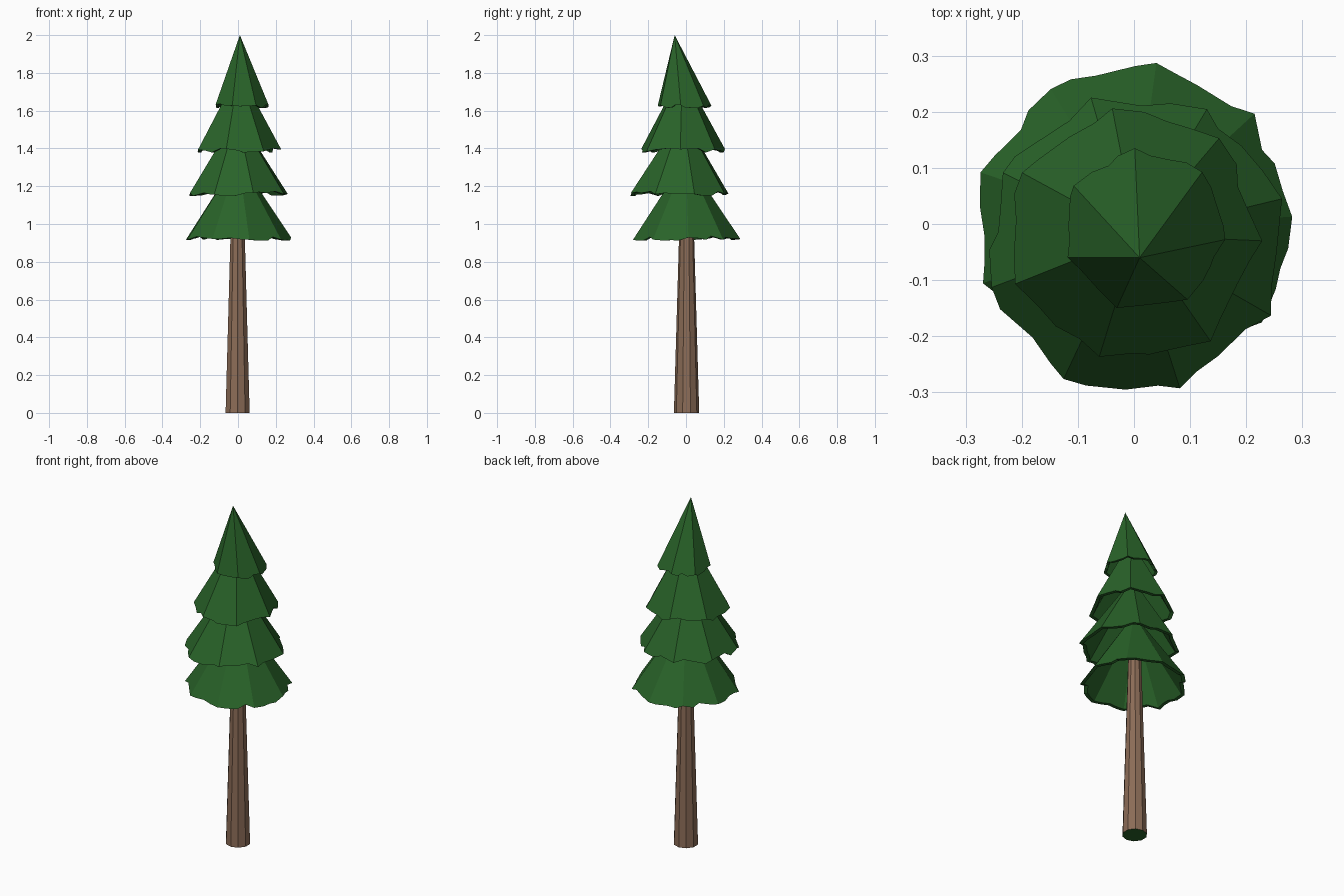
import bpy, bmesh, math, random
from mathutils import Vector

if "Cube" in bpy.data.objects:
    bpy.data.objects.remove(bpy.data.objects["Cube"])


def material(name, rgb):
    m = bpy.data.materials.new(name)
    m.diffuse_color = (*rgb, 1)
    m.use_nodes = True
    m.node_tree.nodes["Principled BSDF"].inputs["Base Color"].default_value = m.diffuse_color
    return m


green = material("needles", (0.022, 0.125, 0.022))
brown = material("bark", (0.26, 0.15, 0.095))


def finish(bm, name, mats):
    bmesh.ops.recalc_face_normals(bm, faces=bm.faces)
    me = bpy.data.meshes.new(name)
    bm.to_mesh(me)
    bm.free()
    for m in mats:
        me.materials.append(m)
    ob = bpy.data.objects.new(name, me)
    bpy.context.collection.objects.link(ob)
    return ob


# Trunk: tapered ten-sided post, green end caps
bm = bmesh.new()
bmesh.ops.create_cone(bm, cap_ends=True, segments=10, radius1=0.067, radius2=0.029, depth=1.31)
bmesh.ops.translate(bm, verts=bm.verts, vec=(-0.002, 0.003, 0.655))
for f in bm.faces:
    f.material_index = 1 if len(f.verts) > 4 else 0
finish(bm, "trunk", [brown, green])


# Foliage tier: hollow faceted cone with a ragged rim and a thin lip
def tier(name, sides, phase, radius, center, base_z, apex, seed, cuts=4, thick=0.02):
    rng = random.Random(seed)
    bm = bmesh.new()
    apex = Vector(apex)
    mid = Vector((*center, base_z))
    corners = []
    for i in range(sides):
        a = math.radians(phase) + math.tau * i / sides
        corners.append(mid + radius * Vector((math.cos(a), math.sin(a), 0)))
    tip = bm.verts.new(apex)
    tip_in = bm.verts.new(apex - Vector((0, 0, thick * 1.7)))
    outer, inner = [], []
    for i in range(sides):
        p, q = corners[i], corners[(i + 1) % sides]
        for k in range(cuts):
            u = k / cuts + (rng.uniform(-0.08, 0.08) if k else 0)
            t = rng.uniform(0.95, 1.02) if k else rng.uniform(0.96, 1.0)
            point = apex + t * (p.lerp(q, u) - apex)
            point.z = max(point.z, base_z - 0.003)
            outer.append(bm.verts.new(point))
            inward = mid - point
            inward.z = 0
            inner.append(bm.verts.new(point + inward.normalized() * thick))
    n = len(outer)
    # one flat polygon per outer and inner facet
    for i in range(sides):
        ids = [(i * cuts + k) % n for k in range(cuts + 1)]
        bm.faces.new([tip] + [outer[j] for j in ids])
        bm.faces.new([tip_in] + [inner[j] for j in reversed(ids)])
    for j in range(n):
        k = (j + 1) % n
        bm.faces.new([outer[k], outer[j], inner[j], inner[k]])
    finish(bm, name, [green])


tier("foliage_bottom", 9, 2, 0.291, (0, 0.003), 0.915, (0.0, 0.0, 1.35), 3)
tier("foliage_lower", 8, 17, 0.277, (0.003, -0.035), 1.152, (-0.005, -0.02, 1.58), 5)
tier("foliage_upper", 7, -3, 0.236, (0.0, -0.018), 1.382, (0.005, -0.02, 1.81), 8)
tier("foliage_top", 7, 45, 0.150, (0.018, -0.010), 1.618, (0.01, -0.06, 2.0), 11, thick=0.015)
